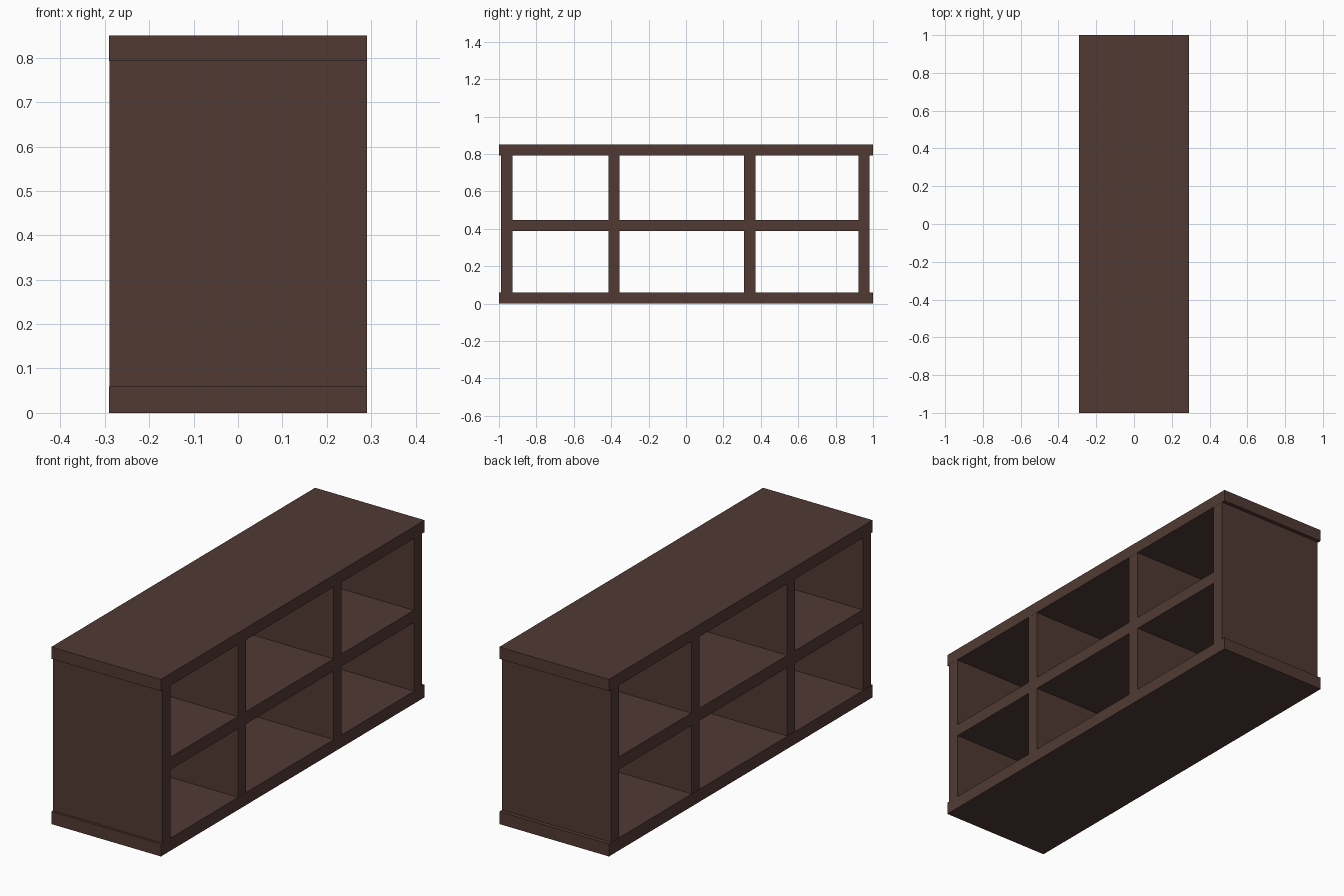
import bpy

if "Cube" in bpy.data.objects:
    bpy.data.objects.remove(bpy.data.objects["Cube"])

# One dark brown wood colour
wood = bpy.data.materials.new("dark_brown_wood")
wood.diffuse_color = (0.0823, 0.0423, 0.0343, 1.0)
wood.use_nodes = True
wood.node_tree.nodes["Principled BSDF"].inputs["Base Color"].default_value = wood.diffuse_color


def board(name, x, y, z):
    """Box spanning the given (min, max) ranges."""
    bpy.ops.mesh.primitive_cube_add(size=1)
    ob = bpy.context.object
    ob.name = name
    for v in ob.data.vertices:
        v.co = [a + (b - a) * (c + 0.5) for c, (a, b) in zip(v.co, (x, y, z))]
    ob.data.materials.append(wood)
    return ob


SLAB_X = (-0.291, 0.291)
PANEL_X = (-0.289, 0.2905)
BASE_TOP, LID_BOTTOM, TOP = 0.06, 0.793, 0.85

# Base and top slabs
board("base_board", SLAB_X, (-1, 1), (0, BASE_TOP))
board("top_board", SLAB_X, (-1, 1), (LID_BOTTOM, TOP))

# Upright panels: two ends and two dividers
uprights = [
    ("end_panel_front", -0.989, -0.928),
    ("divider_front", -0.414, -0.355),
    ("divider_back", 0.311, 0.371),
    ("end_panel_back", 0.921, 0.981),
]
for name, y0, y1 in uprights:
    board(name, PANEL_X, (y0, y1), (BASE_TOP, LID_BOTTOM))

# Middle shelf in each bay, open on both long sides
for i, (a, b) in enumerate(zip(uprights, uprights[1:]), 1):
    board(f"shelf_{i}", (-0.289, 0.289), (a[2], b[1]), (0.388, 0.447))
